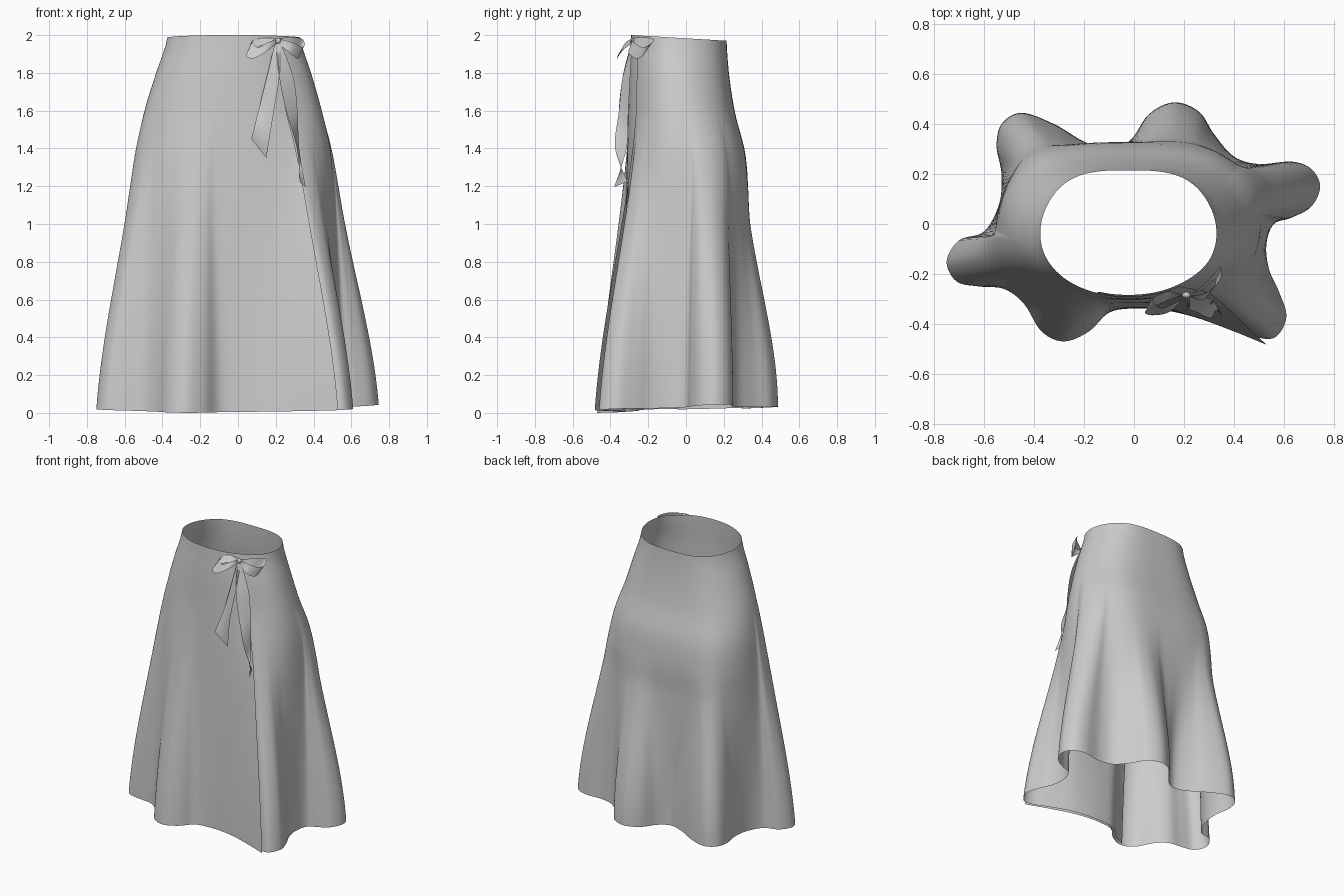
import bpy
import bmesh
import math
from mathutils import Vector

cube = bpy.data.objects.get("Cube")
if cube:
    bpy.data.objects.remove(cube)

cloth = bpy.data.materials.new("soft_grey_cloth")
cloth.use_nodes = True
GREY = (0.6, 0.6, 0.6, 1)
cloth.diffuse_color = GREY
cloth.node_tree.nodes["Principled BSDF"].inputs["Base Color"].default_value = GREY


def spline(points, u):
    """Smooth curve through tuples of any length; u counts control points."""
    last = len(points) - 1
    u = min(max(u, 0), last)
    i = min(int(u), last - 1)
    t = u - i
    a, b, c, d = (points[min(max(i + k, 0), last)] for k in (-1, 0, 1, 2))
    return [q + t * (r - p + t * (2 * p - 5 * q + 4 * r - s + t * (3 * (q - r) + s - p))) / 2
            for p, q, r, s in zip(a, b, c, d)]


def sheet(name, rows):
    """Grid of quads through rows of points, smooth shaded."""
    bm = bmesh.new()
    grid = [[bm.verts.new(p) for p in row] for row in rows]
    for top, low in zip(grid, grid[1:]):
        for j in range(len(top) - 1):
            bm.faces.new((top[j], low[j], low[j + 1], top[j + 1]))
    mesh = bpy.data.meshes.new(name)
    bm.to_mesh(mesh)
    bm.free()
    mesh.materials.append(cloth)
    mesh.shade_smooth()
    obj = bpy.data.objects.new(name, mesh)
    bpy.context.collection.objects.link(obj)
    return obj


def smooth(t):
    t = min(max(t, 0), 1)
    return t * t * (3 - 2 * t)


# Skirt hem: from the hidden inner edge, once round, to the free wrap edge
HEM = [(-.28, -.455), (-.19, -.41), (-.1, -.335), (0, -.32), (.12, -.325), (.25, -.35),
       (.4, -.41), (.5, -.455), (.57, -.45), (.61, -.37), (.58, -.27), (.54, -.18),
       (.53, -.08), (.56, 0), (.63, .025), (.71, .07), (.745, .15), (.71, .22), (.63, .25),
       (.5, .24), (.4, .27), (.32, .36), (.26, .45), (.16, .487), (.06, .44),
       (-.01, .34), (-.09, .295), (-.2, .33), (-.32, .4), (-.45, .445), (-.53, .4),
       (-.55, .31), (-.53, .2), (-.54, .08), (-.6, -.03), (-.7, -.065), (-.75, -.15),
       (-.71, -.23), (-.62, -.25), (-.52, -.26), (-.44, -.32), (-.37, -.43),
       (-.28, -.47), (-.18, -.43), (-.1, -.355), (0, -.338), (.12, -.345),
       (.25, -.375), (.4, -.43), (.53, -.483)]

# Left, right, front and back reach of the body at evenly spaced heights
BODY = [(-.375, .33, -.29, .215), (-.437, .39, -.3, .23), (-.497, .445, -.305, .262),
        (-.53, .483, -.308, .312), (-.54, .495, -.31, .328), (-.54, .495, -.31, .32)]

STEPS, RINGS = 6, 48
hem = [spline(HEM, i / STEPS) for i in range((len(HEM) - 1) * STEPS + 1)]

# Unwrapped angle of every hem point, and how far the inner layer is tucked in
angles = []
for x, y in hem:
    a = math.atan2((y + .01) / .32, (x + .02) / .55)
    if angles:
        a += math.tau * round((angles[-1] - a) / math.tau)
        a = max(a, angles[-1])
    angles.append(a)
end = angles[-1] - math.tau
tuck = [1 - .025 * (1 - smooth((a - end) / .6)) for a in angles]

rows = []
for r in range(RINGS + 1):
    z = 2 - 2 * r / RINGS
    left, right, front, back = spline(BODY, (2 - z) / .2)
    cx, cy = (left + right) / 2, (front + back) / 2
    rx, ry = (right - left) / 2, (back - front) / 2
    # The front and sides flare early and evenly, the back late
    early = max(0, 1 - z / 1.6)
    early = (early + smooth(early)) / 2
    late = smooth((1.3 - z) / 1.3)
    row = []
    for (hx, hy), a, k in zip(hem, angles, tuck):
        c, s = math.cos(a), math.sin(a)
        rear = max(0, s) ** 2
        power = 2 / (2.1 + .3 * smooth(2 - z) + .7 * rear)
        bx = cx + k * rx * math.copysign(abs(c) ** power, c)
        by = cy + k * ry * math.copysign(abs(s) ** power, s)
        flare = early + rear * (late - early)
        x, y = bx + flare * (hx - bx), by + flare * (hy - by)
        low = max(0, .015 + .03 * hy + .01 * hx + .03 * hx * hx)
        high = 1.983 - .06 * by
        row.append((x, y, low + (high - low) * z / 2))
    rows.append(row)
sheet("wrap_skirt", rows)


# Ribbons: each control point holds a centre and a half-width vector
def ribbon(name, controls, count=24):
    rows = []
    for i in range(count + 1):
        v = spline(controls, i / count * (len(controls) - 1))
        mid, half = Vector(v[:3]), Vector(v[3:])
        rows.append([mid - half, mid - half * .3, mid + half * .3, mid + half])
    return sheet(name, rows)


KNOT = (.21, -.285, 1.97)
PINCH = KNOT + (0, -.005, .012)
ribbon("bow_loop_right", [PINCH, (.13, -.29, 1.965, .005, .02, .02),
                          (.06, -.325, 1.935, .015, .025, .035),
                          (.09, -.35, 1.905, .015, .015, .03),
                          (.15, -.335, 1.935, .005, .015, .025), PINCH])
ribbon("bow_loop_left", [PINCH, (.28, -.25, 1.97, .01, .015, .02),
                         (.335, -.195, 1.94, .01, .025, .035),
                         (.33, -.24, 1.905, .015, .02, .03),
                         (.28, -.29, 1.935, .01, .015, .025), PINCH])
ribbon("ribbon_tail_right", [KNOT + (.012, 0, 0), (.19, -.315, 1.8, .03, -.018, -.01),
                             (.15, -.335, 1.6, .037, -.02, -.02),
                             (.11, -.35, 1.4, .04, .018, -.05)])
ribbon("ribbon_tail_left", [KNOT + (.012, 0, 0), (.255, -.315, 1.78, .037, .02, 0),
                            (.285, -.33, 1.6, .03, .025, 0),
                            (.318, -.345, 1.4, .006, .03, 0),
                            (.343, -.345, 1.21, .015, -.035, -.015)])

# Small knot holding the bow
bpy.ops.mesh.primitive_uv_sphere_add(segments=16, ring_count=10, radius=.018, location=KNOT)
knot = bpy.context.object
knot.name = "bow_knot"
knot.scale = (1, .7, .9)
knot.data.materials.append(cloth)
bpy.ops.object.shade_smooth()
